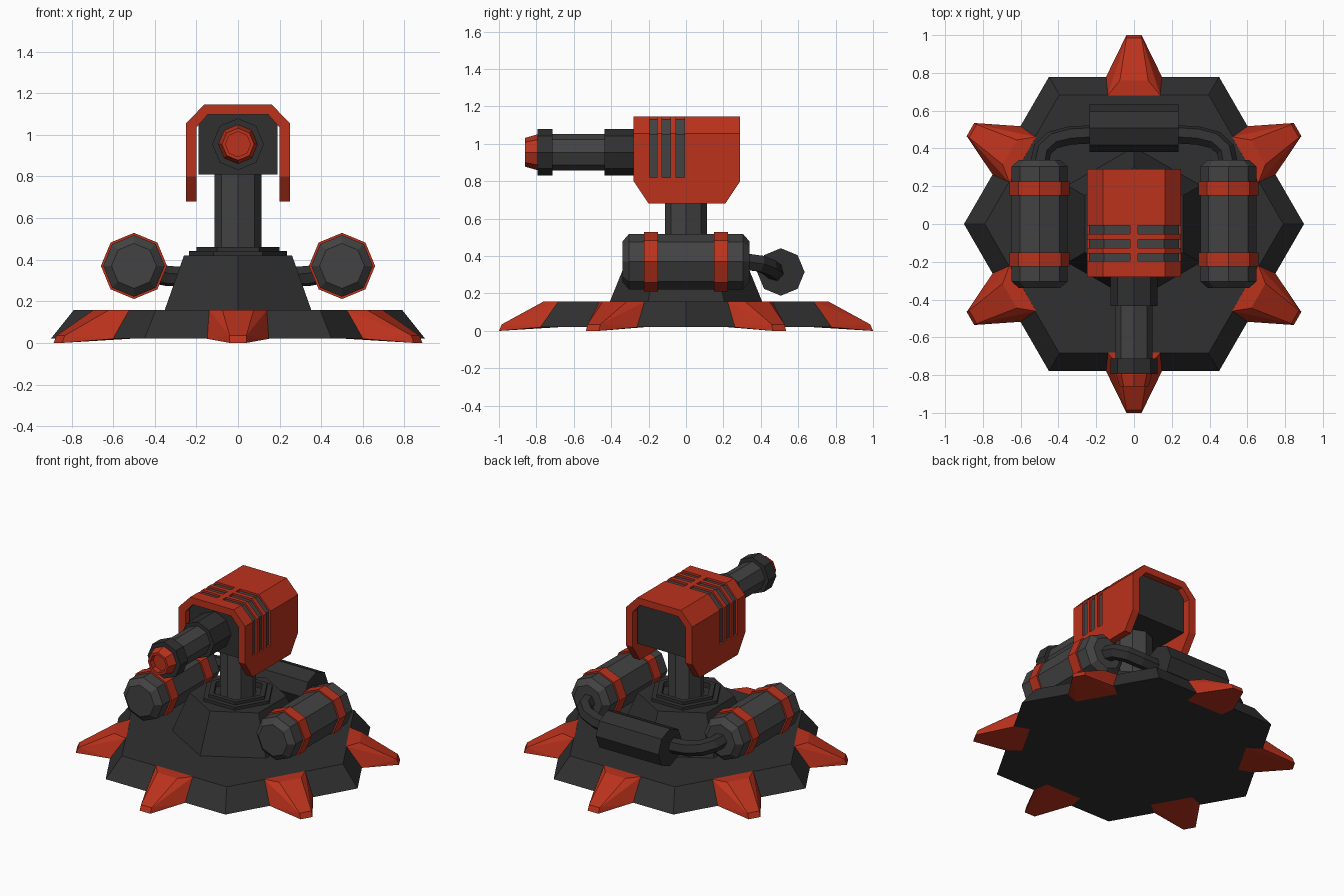
import bpy, bmesh
from math import sin, cos, pi, radians
from mathutils import Matrix, Vector

if "Cube" in bpy.data.objects:
    bpy.data.objects.remove(bpy.data.objects["Cube"])


def material(name, rgb):
    m = bpy.data.materials.new(name)
    m.diffuse_color = (*rgb, 1)
    m.use_nodes = True
    m.node_tree.nodes["Principled BSDF"].inputs["Base Color"].default_value = m.diffuse_color
    return m


DARK = material("dark_metal", (0.03, 0.03, 0.03))
GREY = material("grey_metal", (0.055, 0.055, 0.055))
RED = material("red_paint", (0.5, 0.032, 0.012))


def finish(name, bm, mat):
    bmesh.ops.recalc_face_normals(bm, faces=bm.faces[:])
    me = bpy.data.meshes.new(name)
    bm.to_mesh(me)
    bm.free()
    ob = bpy.data.objects.new(name, me)
    bpy.context.collection.objects.link(ob)
    if mat:
        me.materials.append(mat)
    return ob


def lathe(name, profile, sides, mat, loc=(0, 0, 0), axis='Z', phase=0, closed=False):
    """Faceted solid of revolution from (radius, distance along axis) points."""
    bm = bmesh.new()
    rings = []
    for r, t in profile:
        ring = []
        for i in range(sides):
            a = 2 * pi * i / sides + radians(phase)
            u, v = r * cos(a), r * sin(a)
            p = {'Z': (u, v, t), 'Y': (u, t, v), 'X': (t, u, v)}[axis]
            ring.append(bm.verts.new(Vector(p) + Vector(loc)))
        rings.append(ring)
    pairs = list(zip(rings, rings[1:]))
    if closed:
        pairs.append((rings[-1], rings[0]))
    for a, b in pairs:
        for i in range(sides):
            j = (i + 1) % sides
            bm.faces.new((a[i], a[j], b[j], b[i]))
    if not closed:
        bm.faces.new(rings[0])
        bm.faces.new(rings[-1])
    return finish(name, bm, mat)


def box(bm, x0, x1, y0, y1, z0, z1):
    m = Matrix.Translation(((x0 + x1) / 2, (y0 + y1) / 2, (z0 + z1) / 2))
    m = m @ Matrix.Diagonal((x1 - x0, y1 - y0, z1 - z0, 1))
    bmesh.ops.create_cube(bm, size=1, matrix=m)


def arch(name, half, mat):
    """Mirrored arch; each station is (outer x, z, inner x, z, y front, y back)."""
    full = half + [(-a, b, -c, d, e, f) for a, b, c, d, e, f in reversed(half)]
    bm = bmesh.new()
    rows = [[bm.verts.new(p) for p in ((ox, y0, oz), (ix, y0, iz), (ix, y1, iz), (ox, y1, oz))]
            for ox, oz, ix, iz, y0, y1 in full]
    for a, b in zip(rows, rows[1:]):
        for i in range(4):
            j = (i + 1) % 4
            bm.faces.new((a[i], a[j], b[j], b[i]))
    bm.faces.new(rows[0])
    bm.faces.new(rows[-1])
    return finish(name, bm, mat)


# Hexagonal base, raised plinth, recessed collar and column
lathe("base_plate", [(0.9, 0.02), (0.79, 0.157)], 6, DARK)
lathe("plinth", [(0.41, 0.15), (0.3, 0.42)], 6, DARK, phase=30)
lathe("column_collar", [(0.235, 0.41), (0.235, 0.44), (0.2, 0.44), (0.2, 0.46),
                        (0.165, 0.46), (0.165, 0.425)], 6, DARK)
lathe("column", [(0.113, 0.42), (0.113, 0.84)], 8, GREY)

# Six claw feet, one on each side of the base
half_foot = [(0.14, 0.68, 0.158), (0.14, 0.66, 0.021), (0.15, 0.775, 0.02),
             (0.075, 0.76, 0.158), (0.04, 0.985, 0.035), (0.04, 1.0, 0)]
for k in range(6):
    bm = bmesh.new()
    rot = Matrix.Rotation(radians(60 * k), 3, 'Z')
    vs = [bm.verts.new(rot @ Vector((s * x, y, z))) for x, y, z in half_foot for s in (1, -1)]
    bmesh.ops.convex_hull(bm, input=vs)
    bmesh.ops.dissolve_limit(bm, angle_limit=0.02, verts=bm.verts[:], edges=bm.edges[:])
    finish(f"claw_foot_{k + 1}", bm, RED)

# Side tanks with bands, and the pipes leading to the rear canister
for s, side in ((1, "right"), (-1, "left")):
    c = (s * 0.5, 0, 0.37)
    lathe(f"{side}_tank", [(0.108, -0.34), (0.148, -0.305), (0.148, 0.305), (0.108, 0.34)],
          8, GREY, c, 'Y')
    for n, y in (("front", -0.187), ("rear", 0.187)):
        lathe(f"{side}_tank_{n}_band", [(0.14, y - 0.037), (0.159, y - 0.037),
                                        (0.159, y + 0.037), (0.14, y + 0.037)],
              8, RED, c, 'Y', closed=True)
    cu = bpy.data.curves.new(f"{side}_pipe", 'CURVE')
    cu.dimensions = '3D'
    cu.bevel_depth, cu.bevel_resolution, cu.use_fill_caps = 0.05, 1, True
    path = [(0.5, 0.32, 0.37), (0.485, 0.395, 0.36), (0.43, 0.445, 0.34),
            (0.34, 0.468, 0.322), (0.22, 0.475, 0.315)]
    sp = cu.splines.new('POLY')
    sp.use_smooth = False
    sp.points.add(len(path) - 1)
    for p, (x, y, z) in zip(sp.points, path):
        p.co = (s * x, y, z, 1)
    ob = bpy.data.objects.new(f"{side}_pipe", cu)
    cu.materials.append(DARK)
    bpy.context.collection.objects.link(ob)

lathe("rear_canister", [(0.127, -0.235), (0.127, 0.235)], 8, DARK, (0, 0.507, 0.315), 'X')

# Head: dark core, red arched cover with vent slots, grey vent lining
bm = bmesh.new()
box(bm, -0.19, 0.19, -0.25, 0.25, 0.81, 1.105)
edges = [e for e in bm.edges if all(v.co.z > 1 for v in e.verts)
         and abs(e.verts[0].co.x - e.verts[1].co.x) < 1e-4]
bmesh.ops.bevel(bm, geom=edges, offset=0.05, segments=1, affect='EDGES')
finish("head_core", bm, DARK)

cover = arch("head_cover", [(0.25, 0.68, 0.2, 0.68, -0.2, 0.21), (0.25, 0.8, 0.2, 0.8, -0.28, 0.29),
                            (0.25, 1.055, 0.2, 1.035, -0.28, 0.29),
                            (0.163, 1.145, 0.145, 1.098, -0.28, 0.29)], RED)
arch("vent_lining", [(0.237, 0.8, 0.21, 0.8, -0.21, 0.01), (0.237, 1.05, 0.21, 1.04, -0.21, 0.01),
                     (0.158, 1.132, 0.149, 1.108, -0.21, 0.01)], GREY)
bm = bmesh.new()
for y0, y1 in ((-0.195, -0.155), (-0.128, -0.083), (-0.053, -0.008)):
    box(bm, 0.02, 0.4, y0, y1, 0.82, 1.3)
    box(bm, -0.4, -0.02, y0, y1, 0.82, 1.3)
cutter = finish("vent_cutter", bm, None)
cutter.hide_render = True
cutter.hide_viewport = True
cutter.display_type = 'WIRE'
mod = cover.modifiers.new("vents", 'BOOLEAN')
mod.operation, mod.solver, mod.object = 'DIFFERENCE', 'EXACT', cutter

# Gun barrel: sleeve, tube, muzzle ring and hollow red tip
axis = (0, 0, 0.955)
lathe("barrel_sleeve", [(0.124, -0.435), (0.124, -0.24)], 8, DARK, axis, 'Y')
lathe("barrel_tube", [(0.097, -0.72), (0.097, -0.42)], 8, GREY, axis, 'Y')
lathe("muzzle_ring", [(0.124, -0.795), (0.124, -0.713)], 8, DARK, axis, 'Y')
lathe("muzzle_tip", [(0.094, -0.79), (0.094, -0.8), (0.077, -0.86), (0.06, -0.86), (0.06, -0.825)],
      8, RED, axis, 'Y')
